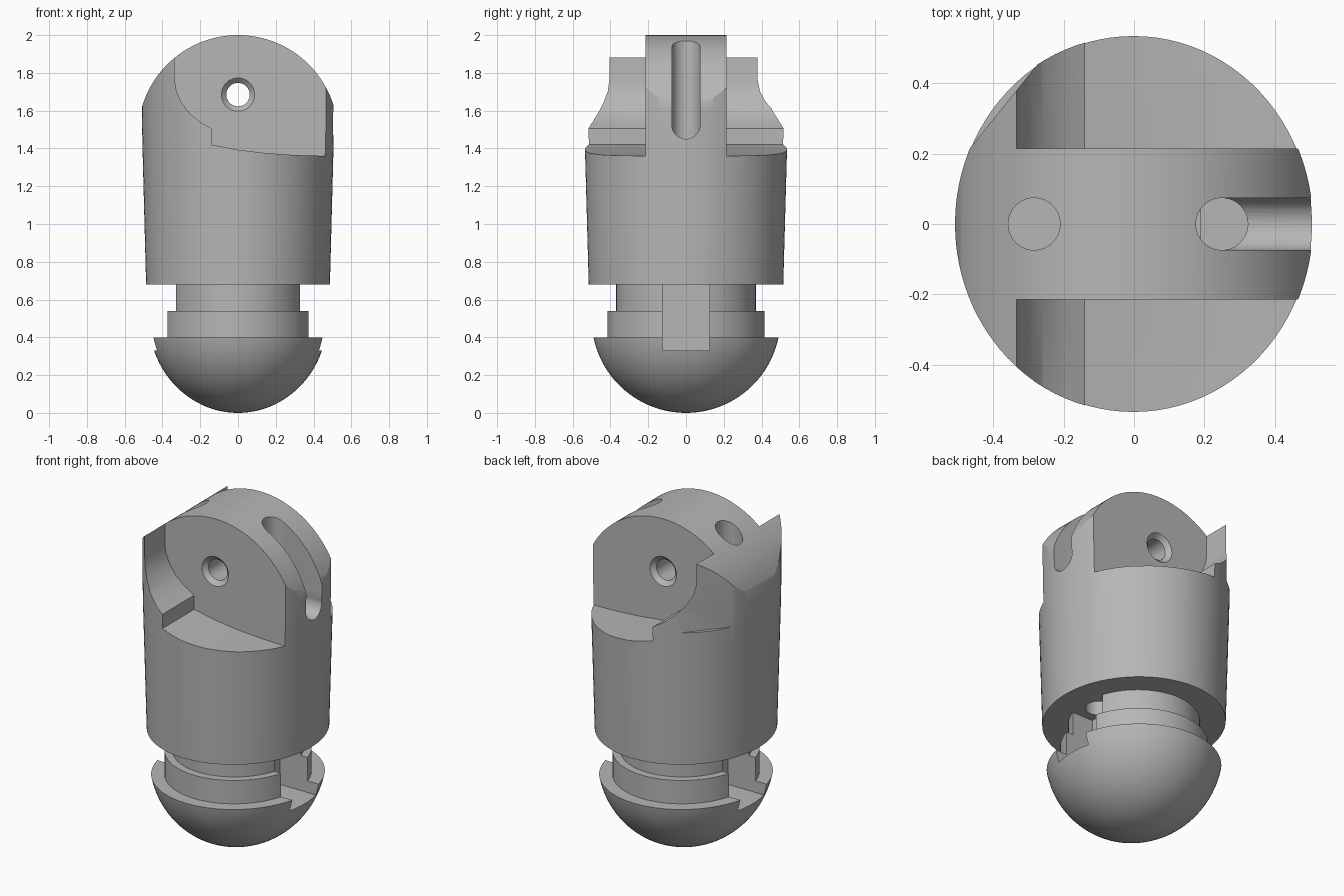
import bpy, bmesh, math
from mathutils import Matrix

if "Cube" in bpy.data.objects:
    bpy.data.objects.remove(bpy.data.objects["Cube"], do_unlink=True)

grey = bpy.data.materials.new("plain grey")
grey.use_nodes = True
GREY = (0.47, 0.47, 0.47, 1)
grey.diffuse_color = GREY
grey.node_tree.nodes["Principled BSDF"].inputs["Base Color"].default_value = GREY


def finish(name, bm):
    bmesh.ops.recalc_face_normals(bm, faces=bm.faces)
    mesh = bpy.data.meshes.new(name)
    bm.to_mesh(mesh)
    bm.free()
    mesh.materials.append(grey)
    obj = bpy.data.objects.new(name, mesh)
    bpy.context.collection.objects.link(obj)
    return obj


def lathe(name, profile, steps=96, squash=0.945):
    """Turn a (radius, height) profile that starts and ends on the axis."""
    bm = bmesh.new()
    verts = [bm.verts.new((r, 0, z)) for r, z in profile]
    edges = [bm.edges.new(pair) for pair in zip(verts, verts[1:])]
    bmesh.ops.spin(bm, geom=verts + edges, cent=(0, 0, 0), axis=(0, 0, 1),
                   angle=math.tau, steps=steps)
    bmesh.ops.remove_doubles(bm, verts=bm.verts, dist=0.0005)
    bmesh.ops.scale(bm, vec=(squash, 1, 1), verts=bm.verts)
    return finish(name, bm)


def side_prism(name, points, y0, y1):
    """Extrude an x-z outline along y."""
    bm = bmesh.new()
    face = bm.faces.new([bm.verts.new((x, y0, z)) for x, z in points])
    new = bmesh.ops.extrude_face_region(bm, geom=[face])["geom"]
    moved = [v for v in new if isinstance(v, bmesh.types.BMVert)]
    bmesh.ops.translate(bm, vec=(0, y1 - y0, 0), verts=moved)
    return finish(name, bm)


def box(name, centre, size, turn=0):
    bm = bmesh.new()
    bmesh.ops.create_cube(bm, size=1)
    bmesh.ops.scale(bm, vec=size, verts=bm.verts)
    bm.transform(Matrix.Translation(centre) @ Matrix.Rotation(turn, 4, "Z"))
    return finish(name, bm)


def rod(name, centre, r1, r2, length, axis="Z"):
    bm = bmesh.new()
    bmesh.ops.create_cone(bm, cap_ends=True, segments=40, radius1=r1,
                          radius2=r2, depth=length)
    turn = {"Z": Matrix.Identity(4),
            "X": Matrix.Rotation(math.pi / 2, 4, "Y"),
            "Y": Matrix.Rotation(-math.pi / 2, 4, "X")}[axis]
    bm.transform(Matrix.Translation(centre) @ turn)
    return finish(name, bm)


def cut(target, cutter, operation="DIFFERENCE"):
    mod = target.modifiers.new("cut", "BOOLEAN")
    mod.operation = operation
    mod.solver = "EXACT"
    mod.object = cutter
    bpy.context.view_layer.objects.active = target
    bpy.ops.object.modifier_apply(modifier=mod.name)
    bpy.data.objects.remove(cutter, do_unlink=True)


def arc(cx, cz, r, a0, a1, n):
    angles = [math.radians(a0 + (a1 - a0) * i / n) for i in range(n + 1)]
    return [(cx + r * math.cos(a), cz + r * math.sin(a)) for a in angles]


# Round knob with collar and neck
bowl = [(0, 0)] + arc(0, 0.5, 0.5, -88, -11.54, 24)
knob = lathe("base_knob", bowl + [(0.415, 0.4), (0.415, 0.54), (0.37, 0.54),
                                  (0.37, 0.685), (0, 0.685)])

# Tapered barrel, rounded over the top
barrel = lathe("barrel_body", [(0, 0.68), (0.515, 0.68), (0.535, 1.4),
                               (0.539, 1.6), (0.539, 2.1), (0, 2.1)])
dome = arc(0, 1.47, 0.53, 0, 180, 64) + [(-0.6, 1.4), (-0.6, 0.5),
                                         (0.6, 0.5), (0.6, 1.4)]
cut(barrel, side_prism("dome_cutter", dome, -0.7, 0.7), "INTERSECT")

# Side recesses that leave a central tongue and a stepped shoulder
recess = [(-0.335, 2.2), (-0.335, 1.76), (-0.325, 1.7), (-0.30, 1.645),
          (-0.26, 1.59), (-0.20, 1.54), (-0.14, 1.505), (-0.14, 1.42),
          (0.0, 1.393), (0.15, 1.375), (0.3, 1.365), (0.47, 1.36),
          (0.7, 1.36), (0.7, 2.2)]
for side in (-1, 1):
    cut(barrel, side_prism("recess_cutter", recess, side * 0.215, side * 0.8))

# Flat on the rear shoulder
slope = math.atan2(0.26, 0.21)
cut(barrel, box("flat_cutter", (-0.375 - 0.2 * math.sin(slope),
                                0.33 + 0.2 * math.cos(slope), 1.9),
                (1.0, 0.4, 0.84), slope))

# Countersunk cross hole
cut(barrel, rod("cross_hole_cutter", (0, 0, 1.685), 0.062, 0.062, 2, "Y"))
for side in (-1, 1):
    r_in, r_out = 0.062, 0.114
    radii = (r_in, r_out) if side > 0 else (r_out, r_in)
    cut(barrel, rod("countersink_cutter", (0, side * 0.215, 1.685),
                    *radii, 0.05, "Y"))

# Cord holes, and the open cord groove on one end
for x in (-0.284, 0.25):
    cut(barrel, rod("cord_hole_cutter", (x, 0, 1.4), 0.074, 0.074, 2))
cut(barrel, rod("groove_end_cutter", (0.55, 0, 1.525), 0.075, 0.075, 0.6, "X"))
cut(barrel, box("groove_cutter", (0.55, 0, 1.825), (0.6, 0.148, 0.6)))

# Notches through the neck under the cord holes
for side in (-1, 1):
    cut(knob, box("notch_cutter", (side * 0.49, 0, 0.63), (0.6, 0.25, 0.6)))

# Smooth round surfaces, crisp edges
bpy.ops.object.select_all(action="DESELECT")
for part in (knob, barrel):
    part.select_set(True)
bpy.context.view_layer.objects.active = barrel
bpy.ops.object.shade_smooth_by_angle(angle=math.radians(25))
